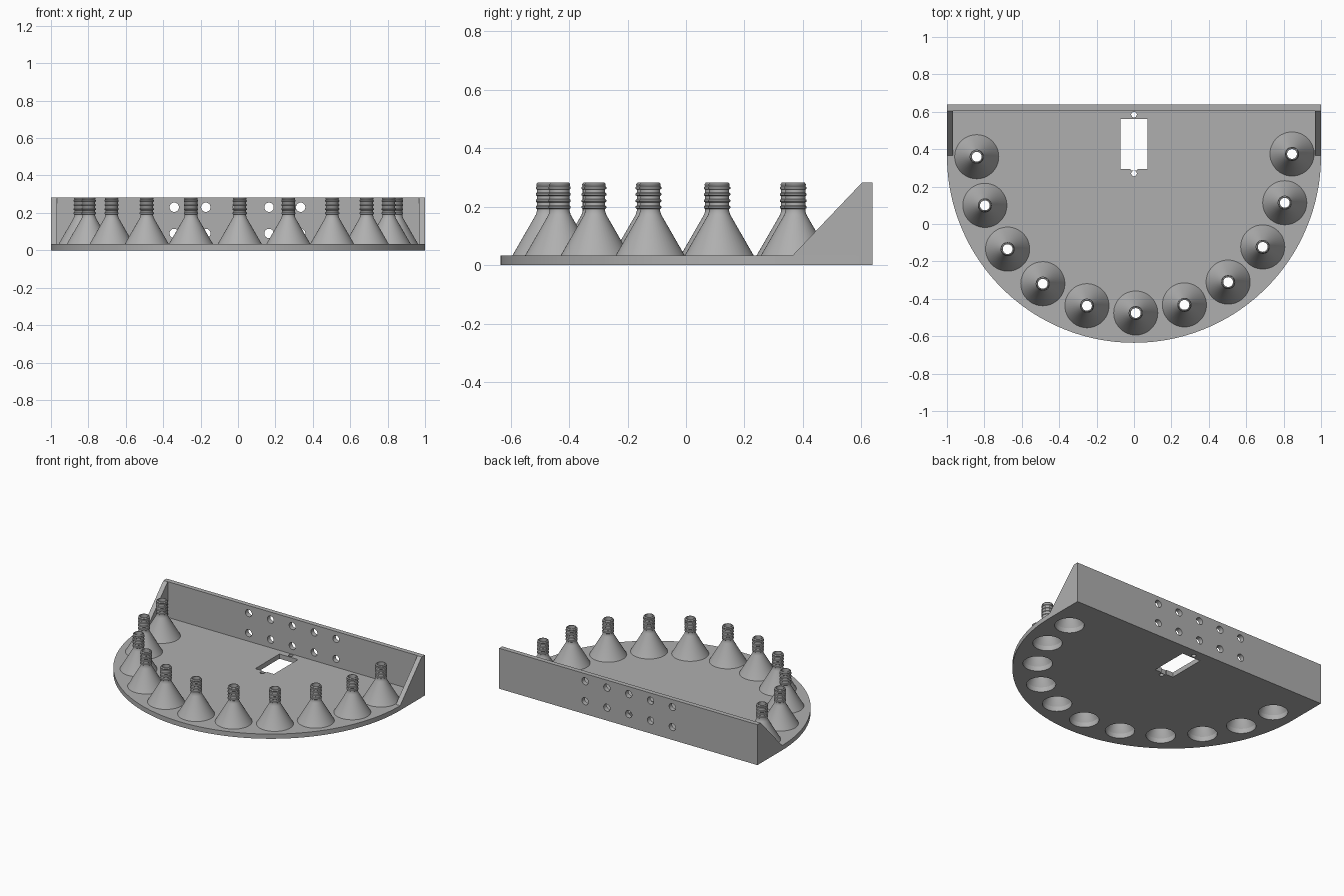
import bpy, bmesh
from math import sin, cos, pi, radians
from mathutils import Matrix

cube = bpy.data.objects.get("Cube")
if cube:
    bpy.data.objects.remove(cube, do_unlink=True)

grey = bpy.data.materials.new("plain grey")
grey.use_nodes = True
grey.diffuse_color = (0.43, 0.43, 0.43, 1)
grey.node_tree.nodes["Principled BSDF"].inputs["Base Color"].default_value = grey.diffuse_color

T = 0.033          # plate, wall and brace thickness
H = 0.283          # overall height
BACK = 0.638       # rear face
ARC_Y = 0.365      # centre of the rounded front
INNER = BACK - T   # front face of the wall


def smooth(obj):
    bpy.ops.object.select_all(action='DESELECT')
    obj.select_set(True)
    bpy.context.view_layer.objects.active = obj
    bpy.ops.object.shade_smooth_by_angle(angle=radians(30))


def circle(x, y, r, n=32):
    return [(x + r * cos(2 * pi * i / n), y + r * sin(2 * pi * i / n)) for i in range(n)]


def slab(name, loops, matrix):
    """Extrude a filled outline; loops after the first become holes."""
    curve = bpy.data.curves.new(name, 'CURVE')
    curve.dimensions = '2D'
    curve.fill_mode = 'BOTH'
    curve.extrude = T / 2
    for pts in loops:
        spline = curve.splines.new('POLY')
        spline.points.add(len(pts) - 1)
        for p, (x, y) in zip(spline.points, pts):
            p.co = (x, y, 0, 1)
        spline.use_cyclic_u = True
    temp = bpy.data.objects.new(name + "_outline", curve)
    bpy.context.collection.objects.link(temp)
    bpy.context.view_layer.update()
    deps = bpy.context.evaluated_depsgraph_get()
    mesh = bpy.data.meshes.new_from_object(temp.evaluated_get(deps))
    bpy.data.objects.remove(temp, do_unlink=True)
    bm = bmesh.new()
    bm.from_mesh(mesh)
    bmesh.ops.remove_doubles(bm, verts=bm.verts, dist=1e-5)
    bmesh.ops.transform(bm, matrix=matrix, verts=bm.verts)
    bmesh.ops.recalc_face_normals(bm, faces=bm.faces)
    bm.to_mesh(mesh)
    bm.free()
    mesh.name = name
    mesh.materials.clear()
    mesh.materials.append(grey)
    obj = bpy.data.objects.new(name, mesh)
    bpy.context.collection.objects.link(obj)
    smooth(obj)
    return obj


# Nozzle positions around the rounded edge
spots = [(0.002 + 0.843 * cos(a), 0.367 + 0.843 * sin(a))
         for a in (radians(180.5 + 18 * i) for i in range(11))]

# Base plate with window, screw holes and nozzle openings
n = 96
outline = [(cos(pi + pi * i / n), ARC_Y + sin(pi + pi * i / n)) for i in range(n + 1)]
outline += [(1, INNER), (-1, INNER)]
window = [(-0.072, 0.294), (-0.02, 0.294), (-0.02, 0.287), (0.02, 0.287),
          (0.02, 0.294), (0.072, 0.294), (0.072, 0.561), (-0.072, 0.561)]
holes = [window, circle(0, 0.585, 0.015), circle(0, 0.27, 0.015)]
holes += [circle(x, y, 0.093, 48) for x, y in spots]
slab("base_plate", [outline] + holes, Matrix.Translation((0, 0, T / 2)))

# Back wall with two rows of holes
upright = Matrix.Translation((0, BACK - T / 2, 0)) @ Matrix.Rotation(pi / 2, 4, 'X')
bolts = [circle(-0.003 + 0.169 * i, z, 0.025) for i in range(-2, 3) for z in (0.09, 0.23)]
slab("back_wall", [[(-1, 0), (1, 0), (1, H), (-1, H)]] + bolts, upright)

# Triangular side braces: outline in (y, z), thickness along x
sideways = Matrix(((0, 0, 1, 0), (1, 0, 0, 0), (0, 1, 0, 0), (0, 0, 0, 1)))
brace = [(ARC_Y, T), (INNER, T), (INNER, H), (INNER - 0.002, H)]
for side, sign in (("left", 1), ("right", -1)):
    slab(side + "_brace", [brace], Matrix.Translation((sign * (1 - T / 2), 0, 0)) @ sideways)

# Hollow funnel nozzle with ridged neck, as a turned profile
profile = [(0.118, T), (0.038, 0.172), (0.034, 0.185)]
for z in (0.198, 0.22, 0.242, 0.264):
    profile += [(0.034, z - 0.006), (0.038, z - 0.003), (0.038, z + 0.003), (0.034, z + 0.006)]
profile += [(0.036, 0.273), (0.036, 0.277), (0.031, H), (0.026, H), (0.026, 0.16), (0.093, T)]
bm = bmesh.new()
verts = [bm.verts.new((r, 0, z)) for r, z in profile]
edges = [bm.edges.new(pair) for pair in zip(verts, verts[1:])]
bmesh.ops.spin(bm, geom=verts + edges, cent=(0, 0, 0), axis=(0, 0, 1),
               angle=2 * pi, steps=48, use_duplicate=False)
bmesh.ops.remove_doubles(bm, verts=bm.verts, dist=1e-5)
bmesh.ops.recalc_face_normals(bm, faces=bm.faces)
nozzle = bpy.data.meshes.new("nozzle")
bm.to_mesh(nozzle)
bm.free()
nozzle.materials.append(grey)
for i, (x, y) in enumerate(spots):
    obj = bpy.data.objects.new(f"nozzle_{i + 1}", nozzle)
    obj.location = (x, y, 0)
    bpy.context.collection.objects.link(obj)
    if i == 0:
        smooth(obj)
